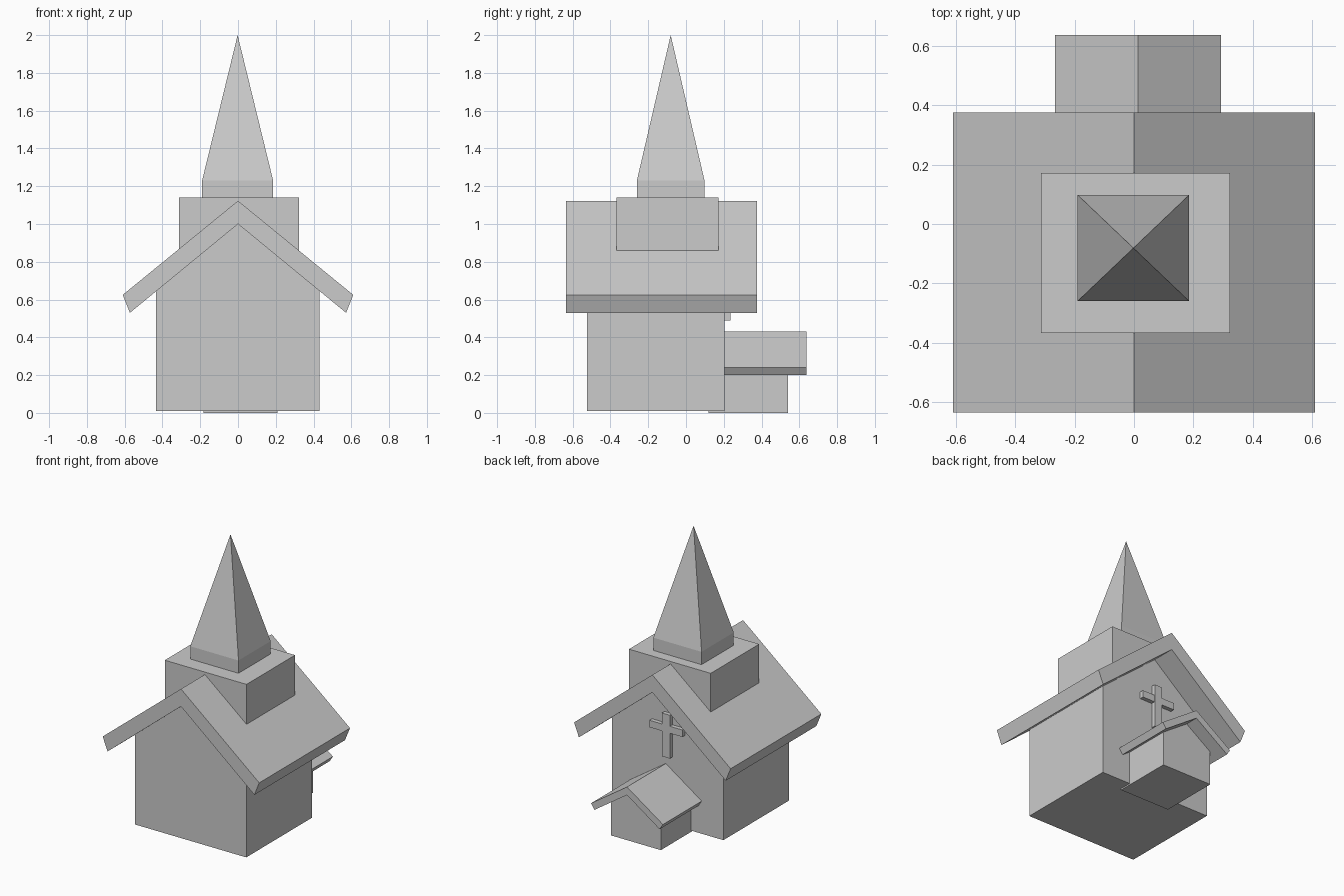
import bpy
import bmesh

cube = bpy.data.objects.get("Cube")
if cube:
    bpy.data.objects.remove(cube, do_unlink=True)

stone = bpy.data.materials.new("plain grey")
stone.use_nodes = True
GREY = (0.6, 0.6, 0.6, 1)
stone.diffuse_color = GREY
stone.node_tree.nodes["Principled BSDF"].inputs["Base Color"].default_value = GREY


def finish(name, bm):
    bmesh.ops.recalc_face_normals(bm, faces=bm.faces[:])
    mesh = bpy.data.meshes.new(name)
    bm.to_mesh(mesh)
    bm.free()
    mesh.materials.append(stone)
    obj = bpy.data.objects.new(name, mesh)
    bpy.context.collection.objects.link(obj)
    return obj


def extrude(name, profile, y0, y1):
    """Extrude an (x, z) outline along y."""
    bm = bmesh.new()
    face = bm.faces.new([bm.verts.new((x, y0, z)) for x, z in profile])
    moved = bmesh.ops.extrude_face_region(bm, geom=[face])["geom"]
    verts = [v for v in moved if isinstance(v, bmesh.types.BMVert)]
    bmesh.ops.translate(bm, verts=verts, vec=(0, y1 - y0, 0))
    return finish(name, bm)


def box(name, x0, x1, y0, y1, z0, z1):
    return extrude(name, [(x0, z0), (x1, z0), (x1, z1), (x0, z1)], y0, y1)


def gable_walls(name, x0, x1, y0, y1, z0, eave, peak):
    mid = (x0 + x1) / 2
    return extrude(name, [(x0, z0), (x1, z0), (x1, eave), (mid, peak), (x0, eave)], y0, y1)


def gable_roof(name, mid, half, y0, y1, peak, eave, under_half, under_peak, under_eave):
    outline = [(mid - half, eave), (mid, peak), (mid + half, eave),
               (mid + under_half, under_eave), (mid, under_peak), (mid - under_half, under_eave)]
    return extrude(name, outline, y0, y1)


# Nave with its overhanging roof
gable_walls("main_walls", -0.435, 0.432, -0.525, 0.205, 0.01, 0.69, 1.04)
gable_roof("main_roof", 0, 0.61, -0.635, 0.375, 1.123, 0.625, 0.572, 1.0, 0.53)

# Square tower straddling the ridge
box("tower_base", -0.313, 0.324, -0.368, 0.172, 0.75, 1.14)

# Spire: short plinth rising into a pyramid
bm = bmesh.new()
corners = [(-0.19, -0.26), (0.186, -0.26), (0.186, 0.098), (-0.19, 0.098)]
low, high = [[bm.verts.new((x, y, z)) for x, y in corners] for z in (1.13, 1.23)]
tip = bm.verts.new((-0.002, -0.081, 2.0))
bm.faces.new(low)
for i in range(4):
    j = (i + 1) % 4
    bm.faces.new((low[i], low[j], high[j], high[i]))
    bm.faces.new((high[i], high[j], tip))
finish("spire", bm)

# Entrance porch
gable_walls("porch_walls", -0.182, 0.208, 0.12, 0.54, 0, 0.265, 0.395)
gable_roof("porch_roof", 0.014, 0.28, 0.19, 0.637, 0.43, 0.24, 0.254, 0.373, 0.2)

# Cross on the entrance gable
box("cross_upright", -0.038, 0.024, 0.195, 0.235, 0.49, 0.795)
box("cross_bar", -0.135, 0.121, 0.195, 0.234, 0.668, 0.717)
